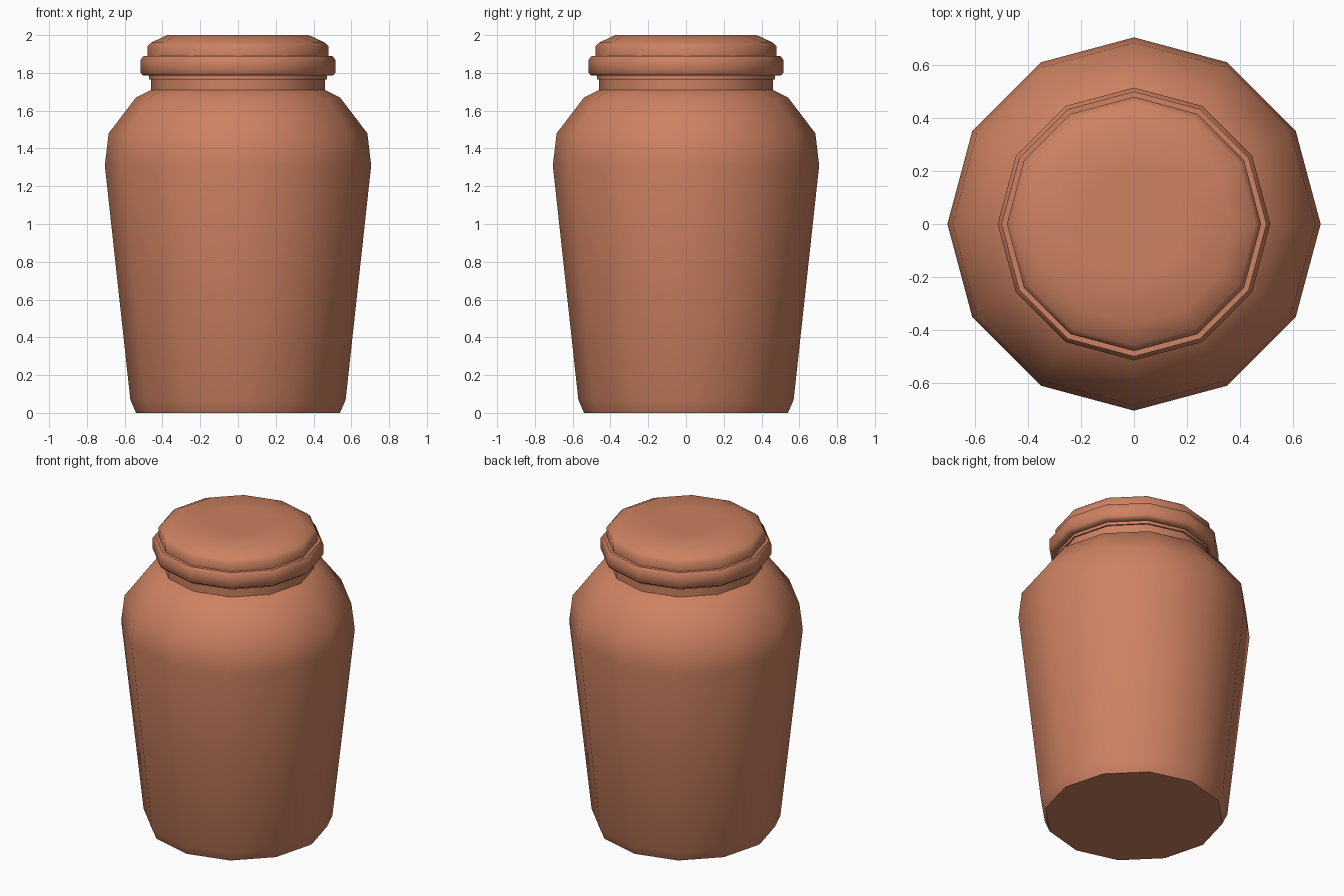
import bpy, bmesh, math

if "Cube" in bpy.data.objects:
    bpy.data.objects.remove(bpy.data.objects["Cube"])

SIDES = 12
clay = bpy.data.materials.new("terracotta")
clay.diffuse_color = (0.61, 0.22, 0.12, 1)
clay.use_nodes = True
clay.node_tree.nodes["Principled BSDF"].inputs["Base Color"].default_value = clay.diffuse_color


def lathe(name, profile):
    """Turn a bottom-to-top (radius, z) profile into a closed 12-sided solid."""
    bm = bmesh.new()
    rings = []
    for r, z in profile:
        rings.append([bm.verts.new((r * math.cos(2 * math.pi * i / SIDES),
                                    r * math.sin(2 * math.pi * i / SIDES), z))
                      for i in range(SIDES)])
    for a, b in zip(rings, rings[1:]):
        for i in range(SIDES):
            j = (i + 1) % SIDES
            bm.faces.new((a[i], a[j], b[j], b[i]))
    bm.faces.new(rings[0][::-1])
    bm.faces.new(rings[-1])
    mesh = bpy.data.meshes.new(name)
    bm.to_mesh(mesh)
    bm.free()
    mesh.materials.append(clay)
    obj = bpy.data.objects.new(name, mesh)
    bpy.context.collection.objects.link(obj)
    bpy.ops.object.select_all(action='DESELECT')
    obj.select_set(True)
    bpy.context.view_layer.objects.active = obj
    bpy.ops.object.shade_smooth_by_angle(angle=math.radians(48))
    return obj


# Tapered body with rounded shoulder and short neck
lathe("jar_body", [(0.54, 0), (0.57, 0.07), (0.705, 1.31), (0.685, 1.48),
                   (0.54, 1.67), (0.46, 1.71), (0.46, 1.79)])

# Lid: small lip, wide bevelled rim, raised cap
lathe("jar_lid", [(0.47, 1.765), (0.47, 1.785), (0.50, 1.785), (0.515, 1.80),
                  (0.515, 1.87), (0.50, 1.89), (0.48, 1.89), (0.48, 1.94),
                  (0.46, 1.96), (0.375, 2.0), (0.20, 2.0)])
